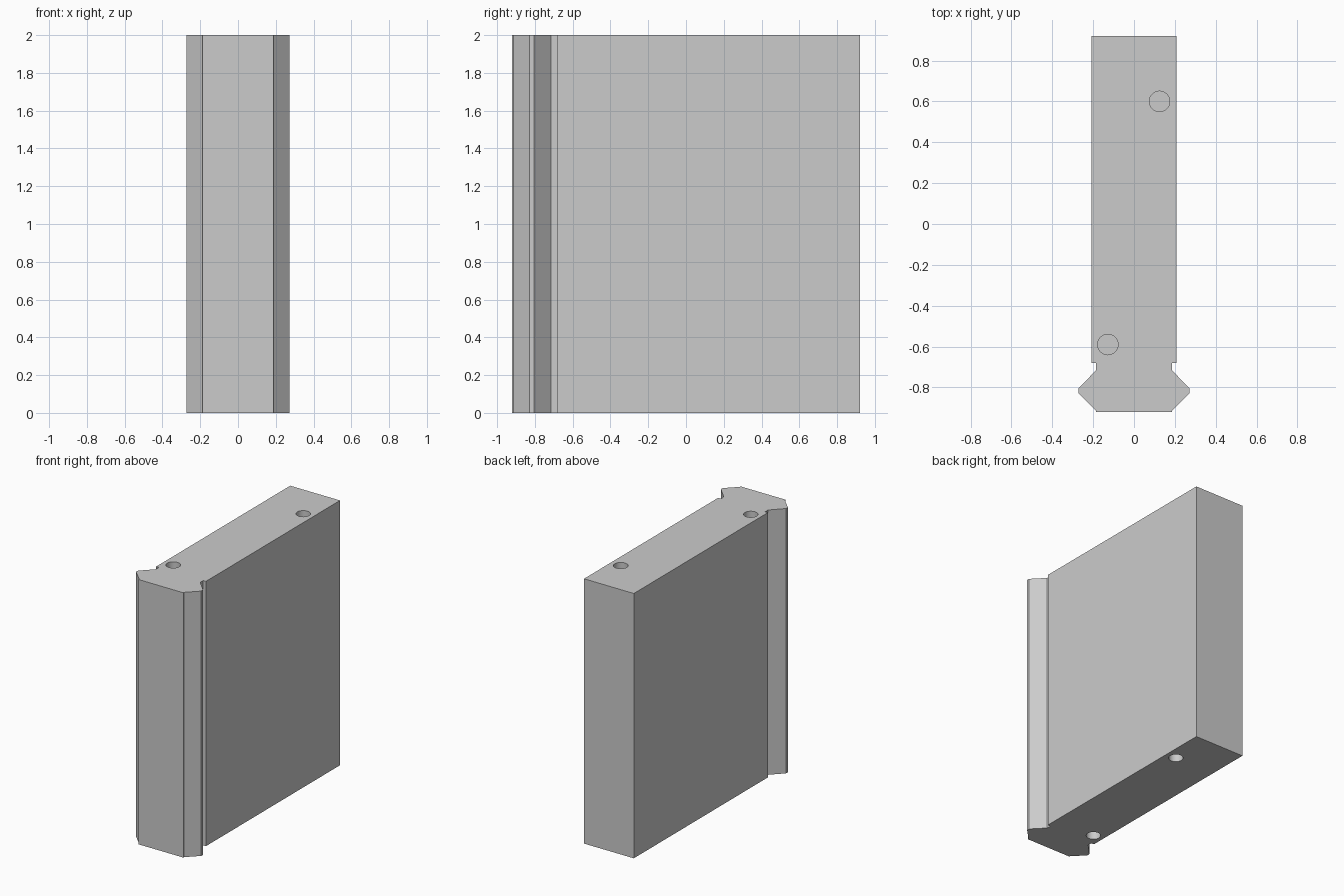
import bpy
import bmesh

cube = bpy.data.objects.get("Cube")
if cube:
    bpy.data.objects.remove(cube, do_unlink=True)

HEIGHT = 2.0
HOLE_RADIUS = 0.05
HOLE_DEPTH = 0.15

grey = bpy.data.materials.new("plain grey")
grey.use_nodes = True
colour = (0.6, 0.6, 0.6, 1)
grey.diffuse_color = colour
grey.node_tree.nodes["Principled BSDF"].inputs["Base Color"].default_value = colour


def add_object(name, bm):
    bmesh.ops.recalc_face_normals(bm, faces=bm.faces)
    mesh = bpy.data.meshes.new(name)
    bm.to_mesh(mesh)
    bm.free()
    mesh.materials.append(grey)
    obj = bpy.data.objects.new(name, mesh)
    bpy.context.collection.objects.link(obj)
    return obj


# Panel: half outline from front to back, mirrored and extruded upward
half = [(0.187, -0.92), (0.187, -0.912), (0.272, -0.828), (0.272, -0.805),
        (0.185, -0.715), (0.185, -0.68), (0.208, -0.68), (0.208, 0.92)]
outline = half + [(-x, y) for x, y in reversed(half)]
bm = bmesh.new()
base = bm.faces.new([bm.verts.new((x, y, 0)) for x, y in outline])
extruded = bmesh.ops.extrude_face_region(bm, geom=[base], use_keep_orig=True)
top = [v for v in extruded["geom"] if isinstance(v, bmesh.types.BMVert)]
bmesh.ops.translate(bm, verts=top, vec=(0, 0, HEIGHT))
panel = add_object("edged_panel", bm)

# Blind dowel holes in both ends
bm = bmesh.new()
for x, y in [(0.125, 0.6), (-0.128, -0.59)]:
    for z in (0, HEIGHT):
        made = bmesh.ops.create_cone(bm, cap_ends=True, segments=48,
                                     radius1=HOLE_RADIUS, radius2=HOLE_RADIUS,
                                     depth=2 * HOLE_DEPTH)
        bmesh.ops.translate(bm, verts=made["verts"], vec=(x, y, z))
cutter = add_object("dowel_hole_cutter", bm)
cutter.hide_render = True

cut = panel.modifiers.new("dowel_holes", "BOOLEAN")
cut.operation = "DIFFERENCE"
cut.solver = "EXACT"
cut.object = cutter

# Apply the cut, then smooth only the hole walls
bpy.ops.object.select_all(action="DESELECT")
bpy.context.view_layer.objects.active = panel
panel.select_set(True)
bpy.ops.object.modifier_apply(modifier=cut.name)
bpy.data.objects.remove(cutter, do_unlink=True)
bpy.ops.object.shade_smooth_by_angle(angle=0.5)
